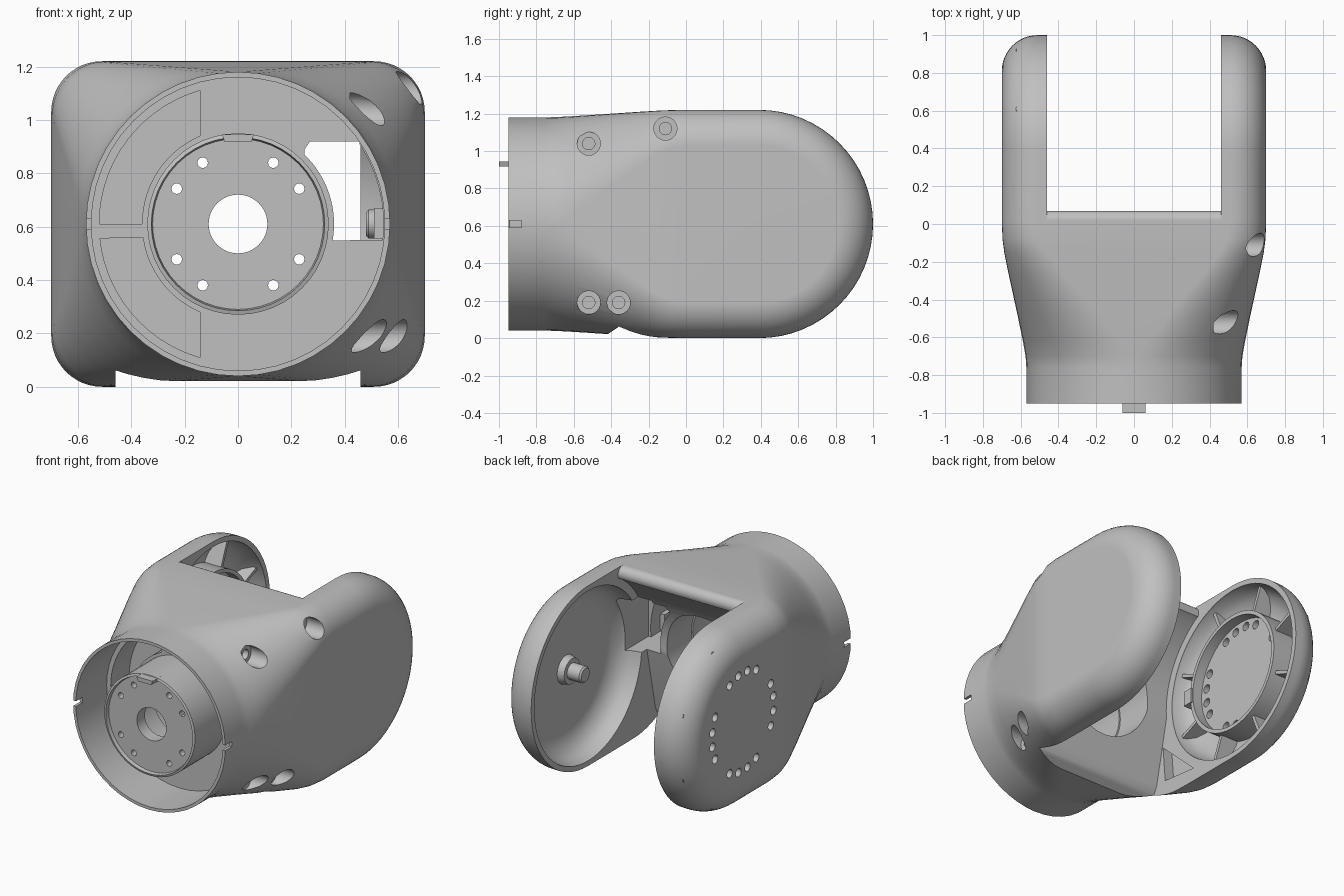
import bpy, bmesh
from math import sin, cos, pi, radians
from mathutils import Vector

if "Cube" in bpy.data.objects:
    bpy.data.objects.remove(bpy.data.objects["Cube"])

MID = 0.61            # height of the tube axis and of the fork pivot
PIVOT = (0.39, MID)   # fork pivot in y, z
grey = bpy.data.materials.new("plain grey")
grey.use_nodes = True
grey.diffuse_color = (0.53, 0.53, 0.53, 1)
grey.node_tree.nodes["Principled BSDF"].inputs["Base Color"].default_value = (0.53, 0.53, 0.53, 1)


def make(name, bm):
    bmesh.ops.remove_doubles(bm, verts=bm.verts, dist=0.0005)
    bmesh.ops.recalc_face_normals(bm, faces=bm.faces)
    mesh = bpy.data.meshes.new(name)
    bm.to_mesh(mesh)
    bm.free()
    ob = bpy.data.objects.new(name, mesh)
    bpy.context.collection.objects.link(ob)
    return ob


def skin(bm, rows, loop):
    """Join rows of points with quads; loop closes each row."""
    vs = [[bm.verts.new(p) for p in row] for row in rows]
    n = len(vs[0])
    for a, b in zip(vs, vs[1:]):
        for i in range(n if loop else n - 1):
            j = (i + 1) % n
            bm.faces.new((a[i], a[j], b[j], b[i]))
    return vs


def place(axis, u, v, a):
    return Vector((a, u, v)) if axis == "x" else Vector((u, a, v))


def lathe(name, profile, axis, centre, closed=False, steps=48):
    """Turn (radius, position) points about an x or y axis."""
    bm = bmesh.new()
    pts = profile + profile[:1] if closed else profile
    rows = [[place(axis, centre[0] + r * cos(2 * pi * i / steps),
                   centre[1] + r * sin(2 * pi * i / steps), a) for i in range(steps)]
            for r, a in pts]
    skin(bm, rows, True)
    return make(name, bm)


def rod(name, axis, centre, r, a, b, steps=24):
    return lathe(name, [(0, a), (r, a), (r, b), (0, b)], axis, centre, steps=steps)


def prism(name, axis, outline, a, b):
    bm = bmesh.new()
    rows = skin(bm, [[place(axis, u, v, s) for u, v in outline] for s in (a, b)], True)
    for row in rows:
        bm.faces.new(row)
    return make(name, bm)


def box(name, axis, u0, u1, v0, v1, a, b):
    return prism(name, axis, [(u0, v0), (u1, v0), (u1, v1), (u0, v1)], a, b)


def arc(centre, r, a0, a1, n=14):
    return [(centre[0] + r * cos(radians(a0 + (a1 - a0) * i / n)),
             centre[1] + r * sin(radians(a0 + (a1 - a0) * i / n))) for i in range(n + 1)]


def cut(ob, *cutters):
    for c in cutters:
        c.hide_render = True
        m = ob.modifiers.new("cut", "BOOLEAN")
        m.operation, m.solver, m.object = "DIFFERENCE", "EXACT", c
        bpy.context.view_layer.objects.active = ob
        bpy.ops.object.modifier_apply(modifier=m.name)
        bpy.data.objects.remove(c)


def finish(ob):
    ob.data.materials.clear()
    ob.data.materials.append(grey)
    bpy.ops.object.select_all(action="DESELECT")
    ob.select_set(True)
    bpy.context.view_layer.objects.active = ob
    bpy.ops.object.shade_smooth_by_angle(angle=radians(32))
    m = ob.modifiers.new("even shading", "WEIGHTED_NORMAL")
    m.keep_sharp = True


# Outer body: round tube flaring to a rounded block
def section(w, h, r, k=12):
    pts = []
    for q, (sx, sz) in enumerate([(1, 1), (-1, 1), (-1, -1), (1, -1)]):
        if q % 2 == 0:
            pts.append((sx * w, 0))
        pts += arc((sx * (w - r), sz * (h - r)), r, 90 * q, 90 * q + 90, k)
    return pts


rows = []
for y, t in [(-0.95, 0), (-0.76, 0), (-0.70, 0.03), (-0.62, 0.14), (-0.5, 0.33), (-0.38, 0.53),
             (-0.26, 0.73), (-0.15, 0.9), (-0.08, 0.97), (0.02, 1), (PIVOT[0], 1)]:
    ring = section(0.57 + 0.13 * t, 0.57 + 0.04 * t, 0.57 - 0.38 * t)
    rows.append([Vector((x, y, MID + z)) for x, z in ring])
bm = bmesh.new()
vs = skin(bm, rows, True)
bm.faces.new(vs[0])
# Fork ends: top half of the last section swung round the pivot
half = ring[:len(ring) // 2 + 1]
skin(bm, [[Vector((x, PIVOT[0] + z * sin(pi * i / 32), MID + z * cos(pi * i / 32)))
           for x, z in half] for i in range(33)], False)
body = make("body", bm)

# Gap between the fork arms, with a rolled lip at the top
gap = [(1.2, -0.2), (1.2, 1.4), (0.02, 1.4)] + arc((0.02, 1.17), 0.05, 90, -30, 8)
gap += arc(PIVOT, 0.63, 124, 185)
gap += [(-0.33, 0.12), (-0.36, 0.06), (-0.42, 0.02), (-0.42, -0.2)]
cut(body, prism("gap", "x", gap, -0.46, 0.46))

# Front tube cavity, bore and side slots
axis = (0, MID)
cut(body, rod("cavity", "y", axis, 0.55, -1.1, -0.62, 48),
    rod("bore", "y", axis, 0.31, -0.7, 0.2, 48),
    box("slots", "y", -0.8, 0.8, MID - 0.018, MID + 0.018, -1.1, -0.88))

# Pockets and cable window in the tube floor
for outer, inner in [((106, 180), (180, 113)), ((186, 254), (247, 188))]:
    cut(body, prism("pocket", "y", arc(axis, 0.52, *outer) + arc(axis, 0.36, *inner), -0.7, -0.42))
window = arc(axis, 0.36, -10, 46) + [(0.25, 0.89), (0.27, 0.92)]
cut(body, prism("window", "y", window + [(0.455, 0.92), (0.455, 0.55)], -0.7, 0.2),
    prism("window_side", "y", arc(axis, 0.545, -6.3, 34) + [(0.44, 0.915), (0.44, 0.55)], -0.7, -0.35),
    box("window_back", "y", 0.36, 0.56, 0.55, 0.94, -0.4, -0.05))

# Bowl in one arm, ring channel and sunken disc in the other
bowl = [(0.575, 0.44), (0.575, 0.47), (0.56, 0.53), (0.525, 0.58), (0.47, 0.61), (0.42, 0.622)]
cut(body, lathe("bowl", [(0, 0.44)] + bowl + [(0.35, 0.625), (0, 0.625)], "x", PIVOT, steps=64))
channel = [(0.40, 0.44)] + bowl + [(0.40, 0.622)]
cut(body, lathe("channel", [(r, -a) for r, a in channel], "x", PIVOT, closed=True, steps=64),
    rod("disc_face", "x", PIVOT, 0.375, -0.53, -0.4, 64),
    prism("corner_pocket", "x", [(-0.25, 0.12), (-0.27, 0.36), (0.02, 0.09)], -0.53, -0.4))

# Four groups of bolt holes through the disc
for group in range(4):
    for off in (-25.5, -8.5, 8.5, 25.5):
        a = radians(90 * group + off)
        cut(body, rod("bolt_hole", "x", (PIVOT[0] + 0.33 * cos(a), MID + 0.33 * sin(a)),
                      0.029, -0.8, -0.4, 12))

# Counterbored screw holes on one side
for y, z, floor in [(-0.52, 1.04, 0.42), (-0.11, 1.12, 0.55), (-0.52, 0.19, 0.42), (-0.36, 0.19, 0.5)]:
    cut(body, lathe("screw_hole", [(0, floor - 0.08), (0.033, floor - 0.08), (0.033, floor),
                                   (0.062, floor), (0.062, 0.9), (0, 0.9)], "x", (y, z), steps=24))
finish(body)

# Hub inside the tube
hub = lathe("hub", [(0.11, -0.925), (0.32, -0.925), (0.325, -0.95), (0.34, -0.945), (0.34, -0.5),
                    (0.3, -0.5), (0.3, -0.84), (0.11, -0.84)], "y", axis, closed=True)
for i in range(4):
    for off in (30, 60):
        a = radians(90 * i + off)
        cut(hub, rod("hub_hole", "y", (0.265 * cos(a), MID + 0.265 * sin(a)), 0.02, -1, -0.7, 12))
finish(hub)
finish(prism("hub_tab", "y", [(-0.06, 0.945), (-0.05, 0.917), (0.05, 0.917), (0.06, 0.945)], -1.0, -0.9))
finish(box("cable_clip", "y", 0.51, 0.56, 0.555, 0.67, -0.6, -0.5))

# Pivot pin in the bowl
finish(lathe("pivot_pin", [(0, 0.64), (0.1, 0.64), (0.085, 0.58), (0.055, 0.58), (0.055, 0.49),
                           (0.045, 0.48), (0, 0.48)], "x", PIVOT, steps=32))

# Ribs and locating tab in the ring channel
for i in range(8):
    a = radians(45 * i + 22.5)
    out, side = Vector((cos(a), sin(a))), Vector((-sin(a), cos(a))) * 0.011
    c = Vector(PIVOT)
    corners = [c + out * 0.39 - side, c + out * 0.575 - side, c + out * 0.575 + side, c + out * 0.39 + side]
    finish(prism("rib", "x", [tuple(p) for p in corners], -0.625, -0.5))
finish(box("disc_tab", "x", -0.06, 0.01, MID - 0.05, MID + 0.05, -0.63, -0.45))
